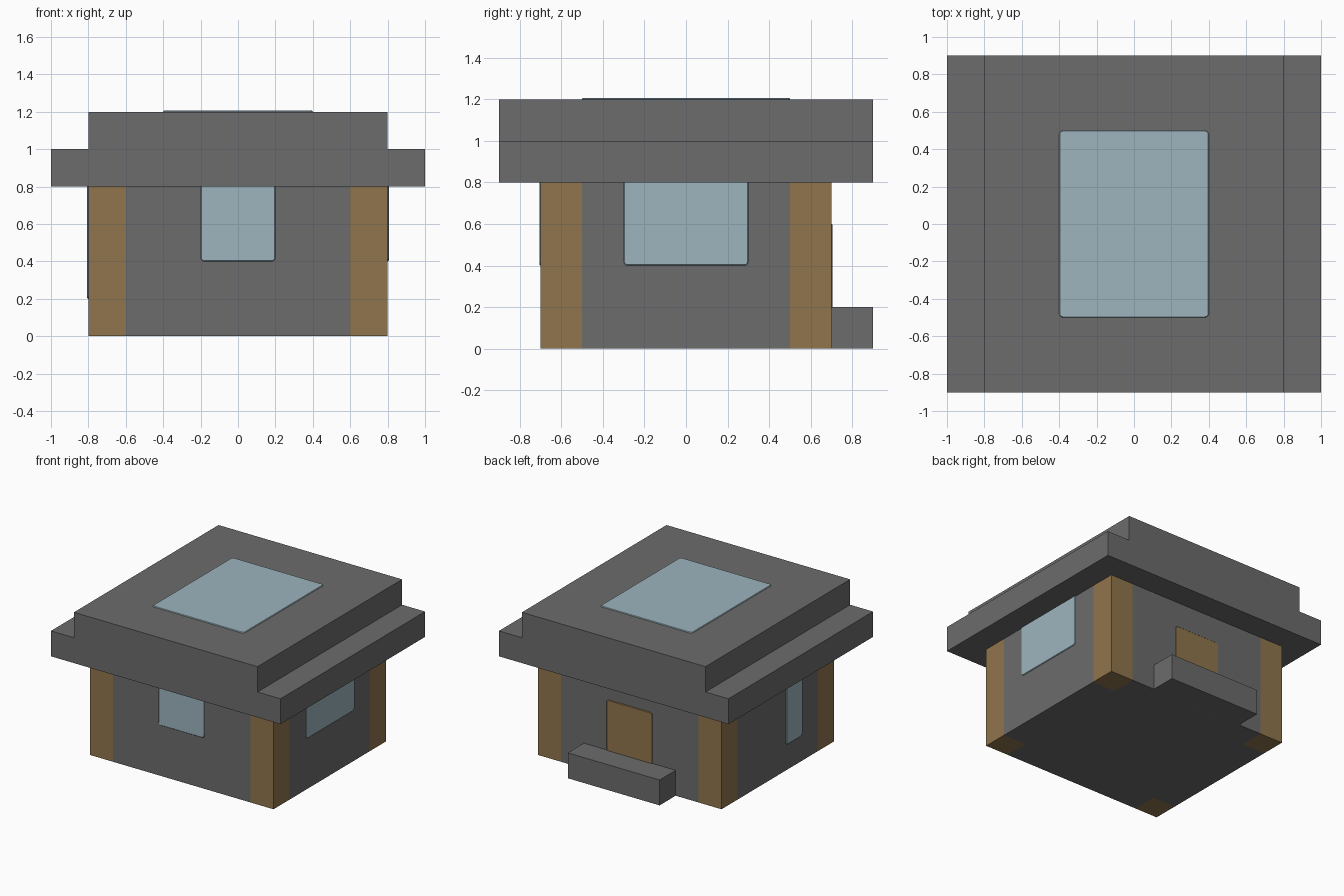
import bpy, bmesh
from mathutils import Matrix, Vector
from math import radians

cube = bpy.data.objects.get("Cube")
if cube:
    bpy.data.objects.remove(cube)


def material(name, rgb):
    m = bpy.data.materials.new(name)
    m.use_nodes = True
    m.diffuse_color = (*rgb, 1)
    m.node_tree.nodes["Principled BSDF"].inputs["Base Color"].default_value = (*rgb, 1)
    return m


stone = material("stone grey", (0.15, 0.15, 0.15))
wood = material("wood brown", (0.28, 0.178, 0.075))
glass = material("pale blue glass", (0.337, 0.462, 0.515))


def finish(name, bm, mat):
    bmesh.ops.recalc_face_normals(bm, faces=bm.faces)
    mesh = bpy.data.meshes.new(name)
    bm.to_mesh(mesh)
    bm.free()
    mesh.materials.append(mat)
    obj = bpy.data.objects.new(name, mesh)
    bpy.context.collection.objects.link(obj)
    return obj


def prism(name, outline, depth, mat, matrix=Matrix(), corner=0, rim=0):
    """Extrude an outline along local z, with optional rounded corners and softened rim."""
    bm = bmesh.new()
    face = bm.faces.new([bm.verts.new((x, y, 0)) for x, y in outline])
    new = bmesh.ops.extrude_face_region(bm, geom=[face])["geom"]
    bmesh.ops.translate(bm, vec=(0, 0, depth),
                        verts=[g for g in new if isinstance(g, bmesh.types.BMVert)])
    if corner:
        upright = [e for e in bm.edges if e.verts[0].co.z != e.verts[1].co.z]
        bmesh.ops.bevel(bm, geom=upright, offset=corner, segments=3, profile=0.5, affect='EDGES')
    if rim:
        top = [e for e in bm.edges if all(v.co.z > depth * 0.9 for v in e.verts)]
        bmesh.ops.bevel(bm, geom=top, offset=rim, segments=1, affect='EDGES')
    bm.transform(matrix)
    return finish(name, bm, mat)


def rect(x0, x1, y0, y1):
    return [(x0, y0), (x1, y0), (x1, y1), (x0, y1)]


def on_wall(angle, distance):
    """Local x runs along the wall, local y up, local z outwards; angle 0 is the front."""
    return (Matrix.Rotation(radians(angle), 4, 'Z')
            @ Matrix.Translation((0, -distance, 0))
            @ Matrix.Rotation(radians(90), 4, 'X'))


W, D, H, POST = 0.8, 0.7, 0.8, 0.2

# Walls: a cross-shaped plan that leaves the four corners free for the posts
a, b = W - POST, D - POST
plan = [(-a, -D), (a, -D), (a, -b), (W, -b), (W, b), (a, b),
        (a, D), (-a, D), (-a, b), (-W, b), (-W, -b), (-a, -b)]
prism("walls", plan, H, stone)

# Corner posts
for sx, side in ((-1, "right"), (1, "left")):
    for sy, end in ((-1, "front"), (1, "back")):
        prism(f"{end}_{side}_post", rect(sx * a, sx * W, sy * b, sy * D), H, wood)

# Stepped roof, extruded from front to back
roof = [(-1, 0.8), (1, 0.8), (1, 1), (0.8, 1), (0.8, 1.2), (-0.8, 1.2), (-0.8, 1), (-1, 1)]
prism("roof", roof, 1.8, stone, on_wall(0, -0.9))

# Back doorstep
prism("doorstep", rect(-0.4, 0.4, D, 0.9), 0.2, stone)

# Windows, skylight and door: thin rounded plates; windows run up under the roof
UP = 0.85
panels = (
    ("front_window", rect(-0.2, 0.2, 0.4, UP), glass, on_wall(0, D)),
    ("left_window", rect(-0.3, 0.3, 0.4, UP), glass, on_wall(90, W)),
    ("right_window", rect(0.1, 0.3, 0.2, UP), glass, on_wall(-90, W)),
    ("skylight", rect(-0.4, 0.4, -0.5, 0.5), glass, Matrix.Translation((0, 0, 1.2))),
    ("back_door", rect(-0.2, 0.2, 0, 0.6), wood, on_wall(180, D)),
)
for name, outline, mat, matrix in panels:
    prism(name, outline, 0.006, mat, matrix, corner=0.02, rim=0.004)
